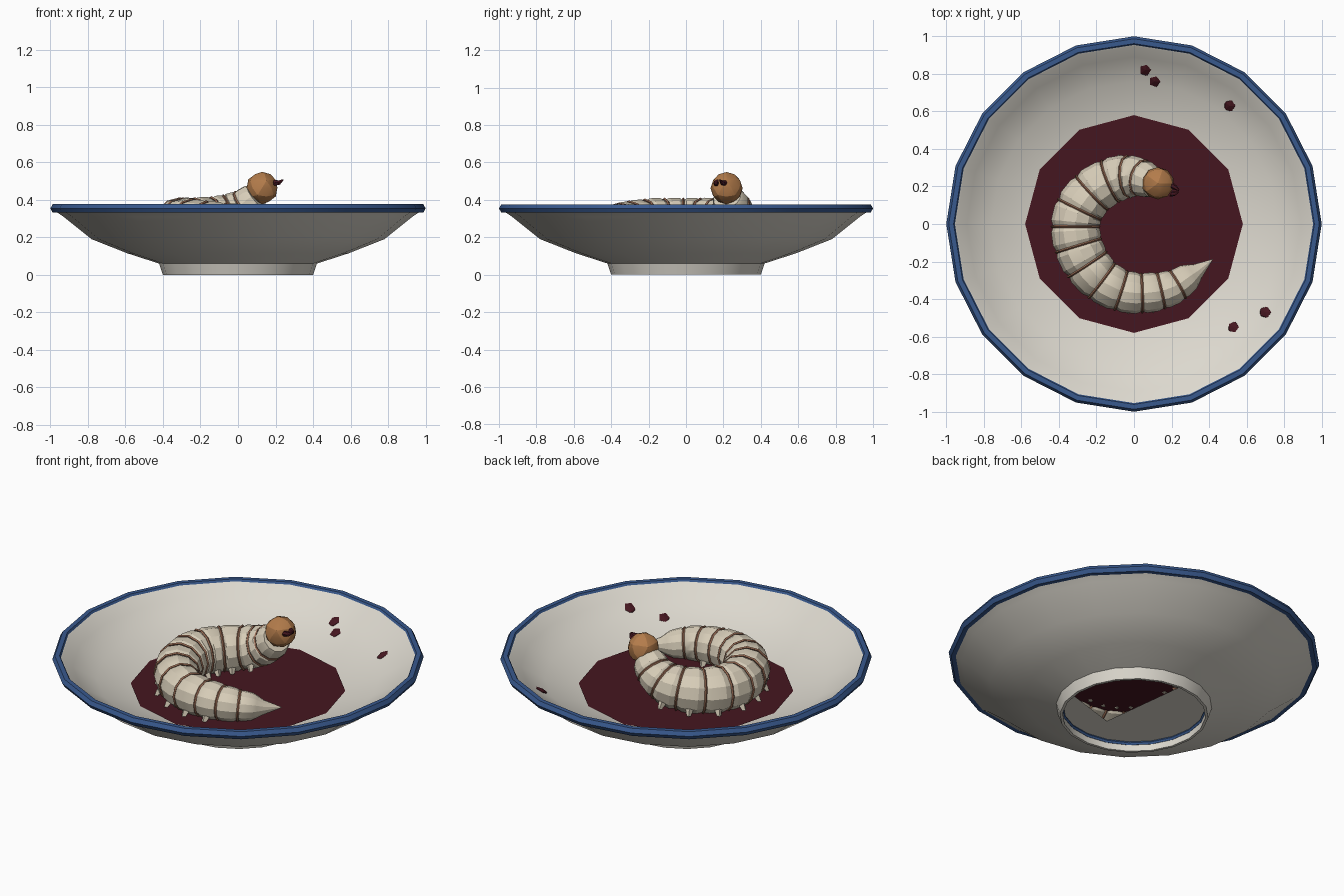
import bpy, bmesh, math
from mathutils import Vector
from math import sin, cos, pi

if "Cube" in bpy.data.objects:
    bpy.data.objects.remove(bpy.data.objects["Cube"])


def material(name, r, g, b):
    m = bpy.data.materials.new(name)
    m.diffuse_color = (r, g, b, 1)
    m.use_nodes = True
    m.node_tree.nodes["Principled BSDF"].inputs["Base Color"].default_value = m.diffuse_color
    return m


CERAMIC = material("ceramic", 0.72, 0.69, 0.62)
BLUE = material("blue_glaze", 0.04, 0.10, 0.27)
SAUCE = material("dark_red", 0.06, 0.008, 0.014)
CREAM = material("cream", 0.68, 0.61, 0.48)
CREASE = material("crease_brown", 0.32, 0.15, 0.09)
HEAD = material("head_brown", 0.45, 0.20, 0.07)


def finish(bm, name, mat, angle=35):
    bmesh.ops.recalc_face_normals(bm, faces=bm.faces)
    me = bpy.data.meshes.new(name)
    bm.to_mesh(me)
    bm.free()
    ob = bpy.data.objects.new(name, me)
    bpy.context.collection.objects.link(ob)
    me.materials.append(mat)
    bpy.ops.object.select_all(action='DESELECT')
    ob.select_set(True)
    bpy.context.view_layer.objects.active = ob
    if angle:
        bpy.ops.object.shade_smooth_by_angle(angle=math.radians(angle))
    return ob


def skin(bm, rings, closed_path=False, cap=False):
    """Join rings of points into a tube."""
    vs = [[bm.verts.new(p) for p in r] for r in rings]
    n = len(vs[0])
    pairs = list(zip(vs, vs[1:])) + ([(vs[-1], vs[0])] if closed_path else [])
    for a, b in pairs:
        for i in range(n):
            j = (i + 1) % n
            bm.faces.new((a[i], a[j], b[j], b[i]))
    if cap:
        bm.faces.new(vs[0])
        bm.faces.new(vs[-1])


def circle(r, z, n):
    return [Vector((r * cos(2 * pi * i / n), r * sin(2 * pi * i / n), z)) for i in range(n)]


def lathe(name, profile, n, mat, closed=False):
    bm = bmesh.new()
    skin(bm, [circle(r, z, n) for r, z in profile], closed)
    return finish(bm, name, mat)


def hoop(r, z, w, h):
    return [(r + w * cos(k * pi / 3), z + h * sin(k * pi / 3)) for k in range(6)]


# Bowl wall with foot, blue rim and blue foot band
lathe("bowl", [(0.39, 0.06), (0.385, 0), (0.40, 0), (0.42, 0.06), (0.59, 0.115), (0.78, 0.19),
               (0.93, 0.31), (0.975, 0.34), (0.965, 0.37), (0.945, 0.36), (0.89, 0.31),
               (0.76, 0.235), (0.58, 0.18), (0.50, 0.16)], 20, CERAMIC)
lathe("blue_rim", hoop(0.974, 0.354, 0.026, 0.026), 20, BLUE, True)
lathe("foot_band", hoop(0.393, 0.05, 0.012, 0.012), 20, BLUE, True)

# Broken floor under the sauce
bm = bmesh.new()
s = math.sqrt(0.5)
start, end = math.atan2(0.28, 0.29), math.atan2(0.28, -0.27)
pts = [(0.40 * cos(end + (2 * pi - end + start) * i / 14),
        0.40 * sin(end + (2 * pi - end + start) * i / 14)) for i in range(15)]
pts += [(0.25, 0.17), (-0.16, -0.15), (-0.33, 0.17)]
bm.faces.new([bm.verts.new(((b - a) * s, (b + a) * s, 0.06)) for a, b in pts])
finish(bm, "bowl_floor", CERAMIC, 0)

# Pool of sauce
bm = bmesh.new()
bm.faces.new([bm.verts.new(p) for p in circle(0.58, 0.182, 12)])
finish(bm, "sauce_pool", SAUCE, 0)

# Sauce spots on the wall
for x, y in [(0.06, 0.82), (0.11, 0.76), (0.51, 0.63), (0.53, -0.55), (0.70, -0.47)]:
    r = math.hypot(x, y)
    bm = bmesh.new()
    bmesh.ops.create_icosphere(bm, subdivisions=1, radius=0.034)
    for v in bm.verts:
        v.co.z = v.co.z * 0.45 + 0.235 + (r - 0.76) * 0.57 + (v.co.x * x + v.co.y * y) / r * 0.5
        v.co.x += x
        v.co.y += y
    finish(bm, "sauce_spot", SAUCE, 0)

# Grub path: x, y, z, radius from neck to tail
KEYS = [(0.10, 0.22, 0.415, 0.085), (0.02, 0.25, 0.35, 0.105), (-0.08, 0.245, 0.305, 0.12),
        (-0.21, 0.18, 0.285, 0.127), (-0.295, 0.07, 0.28, 0.13), (-0.31, -0.05, 0.28, 0.13),
        (-0.27, -0.18, 0.28, 0.128), (-0.18, -0.295, 0.275, 0.12), (-0.05, -0.36, 0.27, 0.112),
        (0.09, -0.365, 0.265, 0.105), (0.21, -0.335, 0.26, 0.092), (0.31, -0.27, 0.25, 0.07)]
KEYS = [Vector(k) for k in KEYS]


def path(t):
    t = max(0, min(t, len(KEYS) - 1.0001))
    i = int(t)
    f = t - i
    p1, p2 = KEYS[i], KEYS[i + 1]
    p0 = KEYS[i - 1] if i else 2 * p1 - p2
    p3 = KEYS[i + 2] if i + 2 < len(KEYS) else 2 * p2 - p1
    return 0.5 * (2 * p1 + (p2 - p0) * f + (2 * p0 - 5 * p1 + 4 * p2 - p3) * f * f
                  + (3 * p1 - p0 - 3 * p2 + p3) * f ** 3)


def frame(t):
    k = path(t)
    tan = (path(t + 0.05) - path(t - 0.05)).to_3d().normalized()
    side = tan.cross(Vector((0, 0, 1))).normalized()
    return k.to_3d(), k.w, tan, side, side.cross(tan)


def section(t, scale, n=12, along=0.0):
    c, r, tan, side, up = frame(t)
    return [c + tan * along + r * scale * (side * cos(2 * pi * i / n) + up * sin(2 * pi * i / n))
            for i in range(n)]


# Segmented body, with a pointed tail
SEGMENTS = 14
STEP = 11 / SEGMENTS
rings = []
for i in range(SEGMENTS):
    for f, sc in [(0, 0.91), (0.22, 1.0), (0.75, 1.01)]:
        rings.append(section((i + f) * STEP, sc))
rings.append(section(11, 0.9))
rings.append(section(11, 0.6, along=0.035))
tip = Vector((0.42, -0.19, 0.245))
rings.append([tip + (p - rings[-1][0]) * 0.04 for p in rings[-1]])
bm = bmesh.new()
skin(bm, rings, cap=True)
finish(bm, "grub_body", CREAM, 25)

# Brown creases between the segments
bm = bmesh.new()
for i in range(1, SEGMENTS):
    t = i * STEP
    skin(bm, [section(t, 0.97, along=-0.007), section(t, 1.02),
              section(t, 0.97, along=0.007), section(t, 0.88)], True)
finish(bm, "body_creases", CREASE)

# Stubby feet under the body
bm = bmesh.new()
for i in range(2, SEGMENTS - 2):
    c, r, tan, side, up = frame((i + 0.5) * STEP)
    for sgn in (-1, 1):
        a = c + side * sgn * r * 0.72 - up * r * 0.5
        skin(bm, [[a + d * w + side * sgn * o - up * o * 1.5 for d in (tan, side, -tan, -side)]
                  for w, o in ((0.024, 0), (0.012, 0.025))], cap=True)
finish(bm, "grub_feet", CREAM, 0)

# Head and jaws
bm = bmesh.new()
bmesh.ops.create_icosphere(bm, subdivisions=2, radius=0.086)
bmesh.ops.translate(bm, verts=bm.verts, vec=(0.128, 0.217, 0.463))
finish(bm, "grub_head", HEAD, 20)
bm = bmesh.new()
for off in (-0.024, 0.024):
    base = Vector((0.195, 0.185 + off, 0.49))
    u, w = Vector((0.45, 0.89, 0)), Vector((0, 0, 1))
    jaw = [(base, 0.017), (base + Vector((0.026, -off * 0.3 - 0.008, 0.002)), 0.013),
           (base + Vector((0.045, -off * 0.8 - 0.01, 0.016)), 0.004)]
    skin(bm, [[p + (u * cos(k * pi / 3) + w * sin(k * pi / 3)) * r for k in range(6)]
              for p, r in jaw], cap=True)
finish(bm, "grub_jaws", SAUCE, 0)
